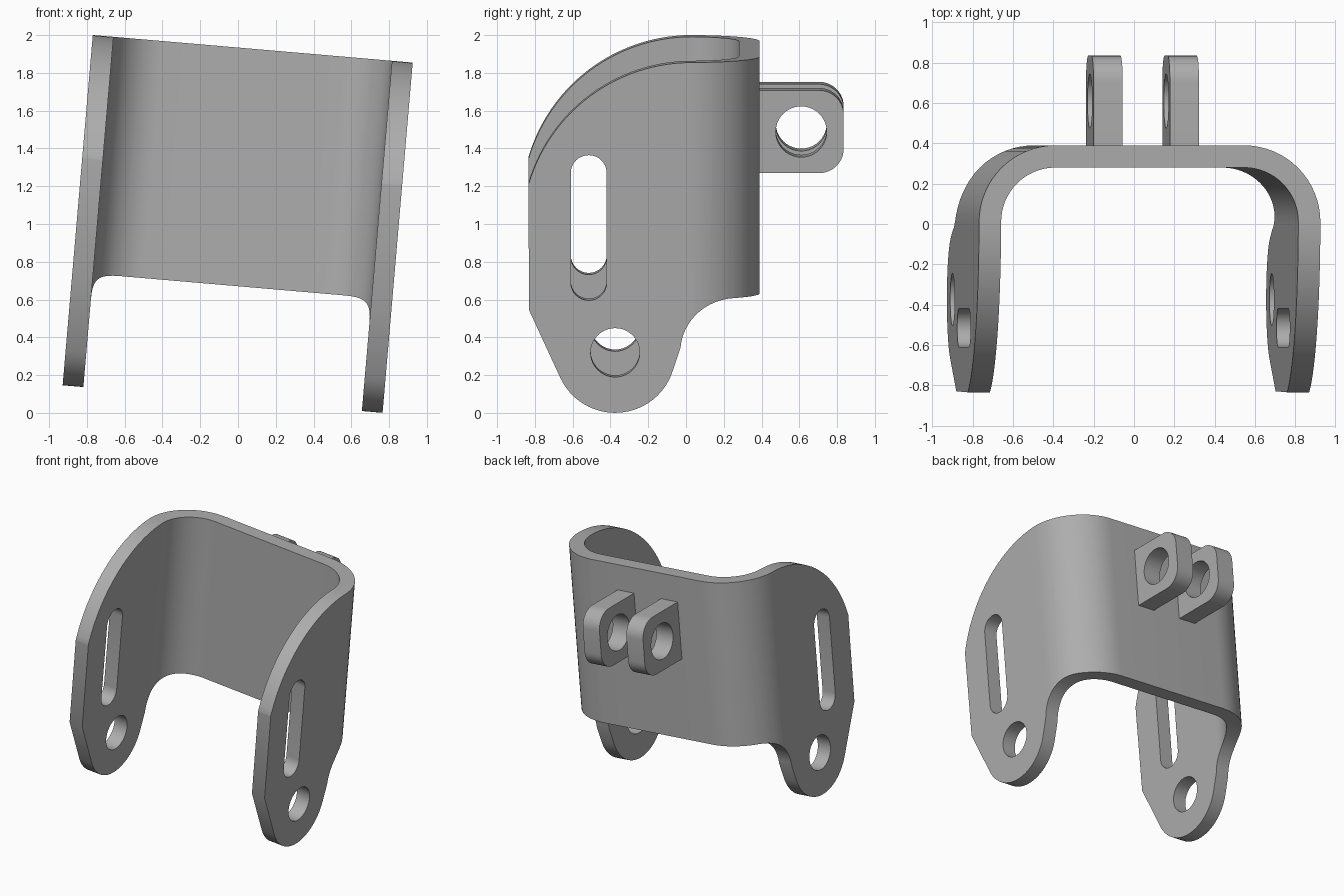
import bpy, bmesh
from math import sin, cos, radians
from mathutils import Matrix, Vector

cube = bpy.data.objects.get("Cube")
if cube:
    bpy.data.objects.remove(cube, do_unlink=True)

TILT = Matrix.Rotation(radians(4.92), 4, 'Y')
MID = -0.0875      # centre plane of the bracket before tilting
HALF = 0.85        # half of the outer width
WALL = 0.11        # sheet thickness
BACK = 0.39        # rear face of the back plate
BEND = 0.38        # outer bend radius

grey = bpy.data.materials.new("plain_grey")
grey.use_nodes = True
GREY = (0.42, 0.42, 0.42, 1)
grey.diffuse_color = GREY
grey.node_tree.nodes["Principled BSDF"].inputs["Base Color"].default_value = GREY


def arc(cx, cy, r, start, end, n=16):
    steps = [radians(start + (end - start) * i / n) for i in range(n + 1)]
    return [(cx + r * cos(a), cy + r * sin(a)) for a in steps]


def prism(name, outline, axis, low, high):
    """Extrude an outline: axis X takes (y, z) points, axis Z takes (x, y)."""
    bm = bmesh.new()
    place = (lambda p: (low, *p)) if axis == 'X' else (lambda p: (*p, low))
    face = bm.faces.new([bm.verts.new(place(p)) for p in outline])
    moved = bmesh.ops.extrude_face_region(bm, geom=[face])["geom"]
    d = high - low
    bmesh.ops.translate(bm, vec=Vector((d, 0, 0) if axis == 'X' else (0, 0, d)),
                        verts=[v for v in moved if isinstance(v, bmesh.types.BMVert)])
    bmesh.ops.recalc_face_normals(bm, faces=bm.faces)
    mesh = bpy.data.meshes.new(name)
    bm.to_mesh(mesh)
    bm.free()
    ob = bpy.data.objects.new(name, mesh)
    bpy.context.collection.objects.link(ob)
    return ob


def carve(ob, cutter, operation):
    mod = ob.modifiers.new("carve", 'BOOLEAN')
    mod.solver = 'EXACT'
    mod.operation = operation
    mod.object = cutter
    cutter.hide_render = True
    bpy.context.view_layer.update()
    result = ob.evaluated_get(bpy.context.evaluated_depsgraph_get())
    mesh = bpy.data.meshes.new_from_object(result)
    ob.modifiers.clear()
    ob.data = mesh
    bpy.data.objects.remove(cutter, do_unlink=True)


def finish(ob):
    ob.data.transform(TILT)
    ob.data.materials.clear()
    ob.data.materials.append(grey)
    bpy.ops.object.select_all(action='DESELECT')
    ob.select_set(True)
    bpy.context.view_layer.objects.active = ob
    bpy.ops.object.shade_smooth_by_angle(angle=radians(30))


# Bent sheet: U-shaped plan with rounded rear corners
def u_half(half, back, radius):
    right = [(half, -1)] + arc(half - radius, back - radius, radius, 0, 90)
    return right + [(-x, y) for x, y in reversed(right)]


plan = u_half(HALF, BACK, BEND) + u_half(HALF - WALL, BACK - WALL, BEND - WALL)[::-1]
bracket = prism("bracket_body", [(x + MID, y) for x, y in plan], 'Z', 0, 2)

# Side outline: round foot, concave lower rear edge, level top, arched front
side = (arc(-0.375, 0.386, 0.32, 204.7, 343, 28)
        + arc(0.25, 0.388, 0.28, 175, 90)
        + [(0.6, 0.668), (0.6, 1.927)]
        + arc(0.03, 1.027, 0.9, 90, 164, 28)
        + [(-0.835, 1.27), (-0.83, 0.61)])
carve(bracket, prism("side_outline", side, 'X', -1.5, 1.5), 'INTERSECT')

# Pivot holes and adjustment slots through both side arms
pivot = arc(-0.375, 0.386, 0.13, 0, 360, 40)[:-1]
slot = arc(-0.515, 1.34, 0.095, 0, 180) + arc(-0.515, 0.758, 0.095, 180, 360)
for name, shape in (("pivot_hole", pivot), ("slot_hole", slot)):
    carve(bracket, prism(name, shape, 'X', -1.5, 1.5), 'DIFFERENCE')
finish(bracket)

# Pair of rear lugs with rounded outer corners and a pin hole
tab = ([(BACK - 0.02, 1.289)] + arc(0.705, 1.419, 0.13, -90, 0, 10)
       + arc(0.705, 1.599, 0.13, 0, 90, 10) + [(BACK - 0.02, 1.729)])
pin = arc(0.61, 1.509, 0.135, 0, 360, 40)[:-1]
for side_name, offset in (("right", -0.19), ("left", 0.19)):
    x = MID + offset
    lug = prism(side_name + "_rear_lug", tab, 'X', x - 0.0725, x + 0.0725)
    carve(lug, prism("pin_hole", pin, 'X', x - 0.2, x + 0.2), 'DIFFERENCE')
    finish(lug)
